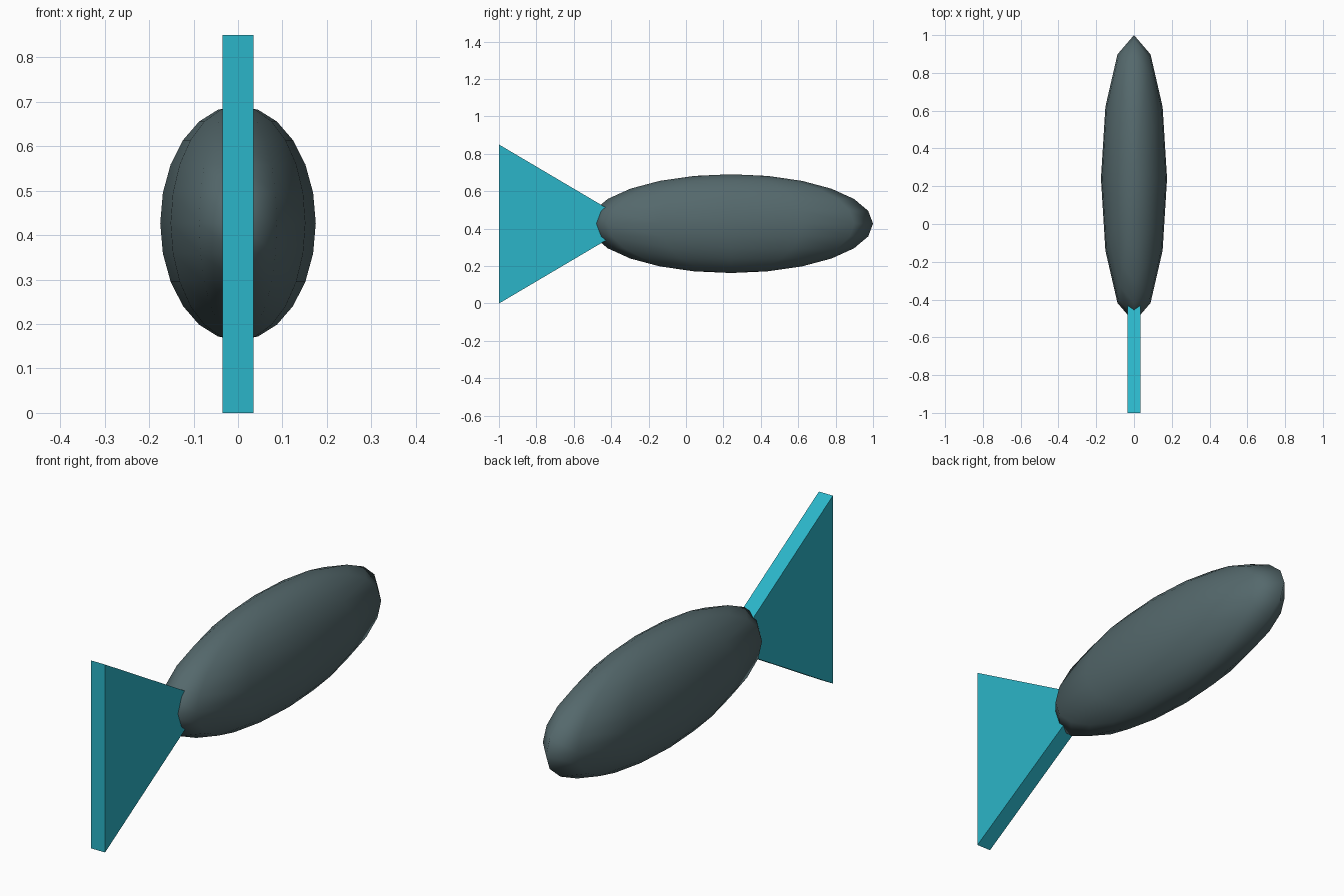
import bpy, bmesh
from mathutils import Matrix

if "Cube" in bpy.data.objects:
    bpy.data.objects.remove(bpy.data.objects["Cube"])


def add_part(name, bm, color, smooth):
    bmesh.ops.recalc_face_normals(bm, faces=bm.faces)
    for f in bm.faces:
        f.smooth = smooth
    mesh = bpy.data.meshes.new(name)
    bm.to_mesh(mesh)
    bm.free()
    mat = bpy.data.materials.new(name + "_color")
    mat.diffuse_color = color
    mat.use_nodes = True
    mat.node_tree.nodes["Principled BSDF"].inputs["Base Color"].default_value = mat.diffuse_color
    mesh.materials.append(mat)
    ob = bpy.data.objects.new(name, mesh)
    bpy.context.collection.objects.link(ob)
    return ob


# Body: stretched 12-sided sphere, poles up and down
bm = bmesh.new()
bmesh.ops.create_uvsphere(
    bm, u_segments=12, v_segments=12, radius=1,
    matrix=Matrix.Translation((0, 0.24, 0.427)) @ Matrix.Diagonal((0.175, 0.76, 0.264, 1)))
add_part("body", bm, (0.09, 0.14, 0.15, 1), True)

# Tail fin: triangular slab whose tip is buried in the body
bm = bmesh.new()
profile = [(-1, 0), (-1, 0.85), (-0.28, 0.425)]
face = bm.faces.new([bm.verts.new((-0.035, y, z)) for y, z in profile])
ext = bmesh.ops.extrude_face_region(bm, geom=[face], use_keep_orig=True)
verts = [v for v in ext["geom"] if isinstance(v, bmesh.types.BMVert)]
bmesh.ops.translate(bm, verts=verts, vec=(0.07, 0, 0))
add_part("tail_fin", bm, (0.024, 0.46, 0.58, 1), False)
